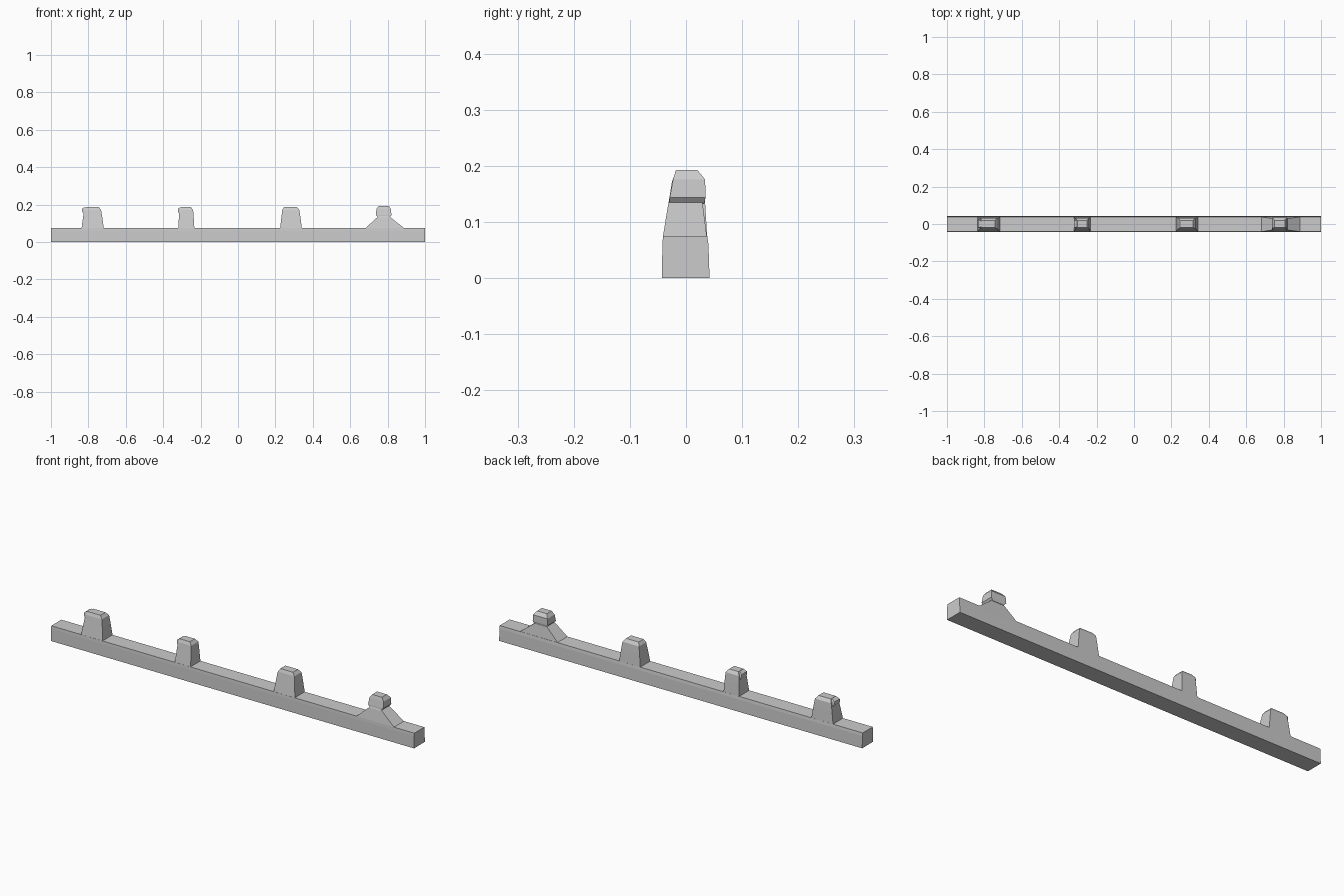
import bpy, bmesh


def loft(name, rings):
    """Stack rectangular rings (z, x0, x1, y0, y1) into a closed flat-faced solid."""
    bm = bmesh.new()
    loops = []
    for z, x0, x1, y0, y1 in rings:
        loops.append([bm.verts.new(p) for p in
                      ((x0, y0, z), (x1, y0, z), (x1, y1, z), (x0, y1, z))])
    bm.faces.new(loops[0][::-1])
    bm.faces.new(loops[-1])
    for a, b in zip(loops, loops[1:]):
        for i in range(4):
            j = (i + 1) % 4
            bm.faces.new((a[i], a[j], b[j], b[i]))
    bmesh.ops.recalc_face_normals(bm, faces=bm.faces[:])
    mesh = bpy.data.meshes.new(name)
    bm.to_mesh(mesh)
    bm.free()
    obj = bpy.data.objects.new(name, mesh)
    bpy.context.collection.objects.link(obj)
    return obj


# Long base beam, slightly narrower at the top
loft("base_beam", [(0, -1, 1, -0.043, 0.042), (0.06, -1, 1, -0.042, 0.040),
                   (0.075, -1, 1, -0.041, 0.038)])


# Tapered posts with chamfered tops: base x range, shoulder x range
def post(name, bx0, bx1, tx0, tx1):
    return loft(name, [(0.07, bx0, bx1, -0.041, 0.038),
                       (0.135, bx0 * 0.4 + tx0 * 0.6, bx1 * 0.4 + tx1 * 0.6, -0.031, 0.034),
                       (0.172, tx0, tx1, -0.025, 0.031),
                       (0.187, tx0 + 0.010, tx1 - 0.012, -0.019, 0.020)])


post("post_outer_left", -0.837, -0.717, -0.822, -0.732)
post("post_inner_left", -0.320, -0.233, -0.313, -0.240)
post("post_inner_right", 0.225, 0.342, 0.237, 0.328)

# Small worn lips on the left shoulders of two posts
for name, x in (("lip_outer_left", -0.833), ("lip_inner_left", -0.322)):
    loft(name, [(0.155, x + 0.004, x + 0.03, -0.022, 0.026),
                (0.165, x, x + 0.03, -0.022, 0.026),
                (0.178, x, x + 0.03, -0.020, 0.022),
                (0.186, x + 0.012, x + 0.03, -0.017, 0.017)])

# Sloped mound with a chamfered knob on top
loft("mound", [(0.06, 0.670, 0.905, -0.042, 0.039),
               (0.075, 0.682, 0.888, -0.041, 0.037),
               (0.130, 0.742, 0.818, -0.032, 0.030),
               (0.142, 0.755, 0.803, -0.028, 0.028)])
loft("knob", [(0.132, 0.748, 0.810, -0.029, 0.032),
              (0.144, 0.737, 0.820, -0.029, 0.035),
              (0.176, 0.740, 0.818, -0.023, 0.034),
              (0.193, 0.752, 0.806, -0.018, 0.020)])
